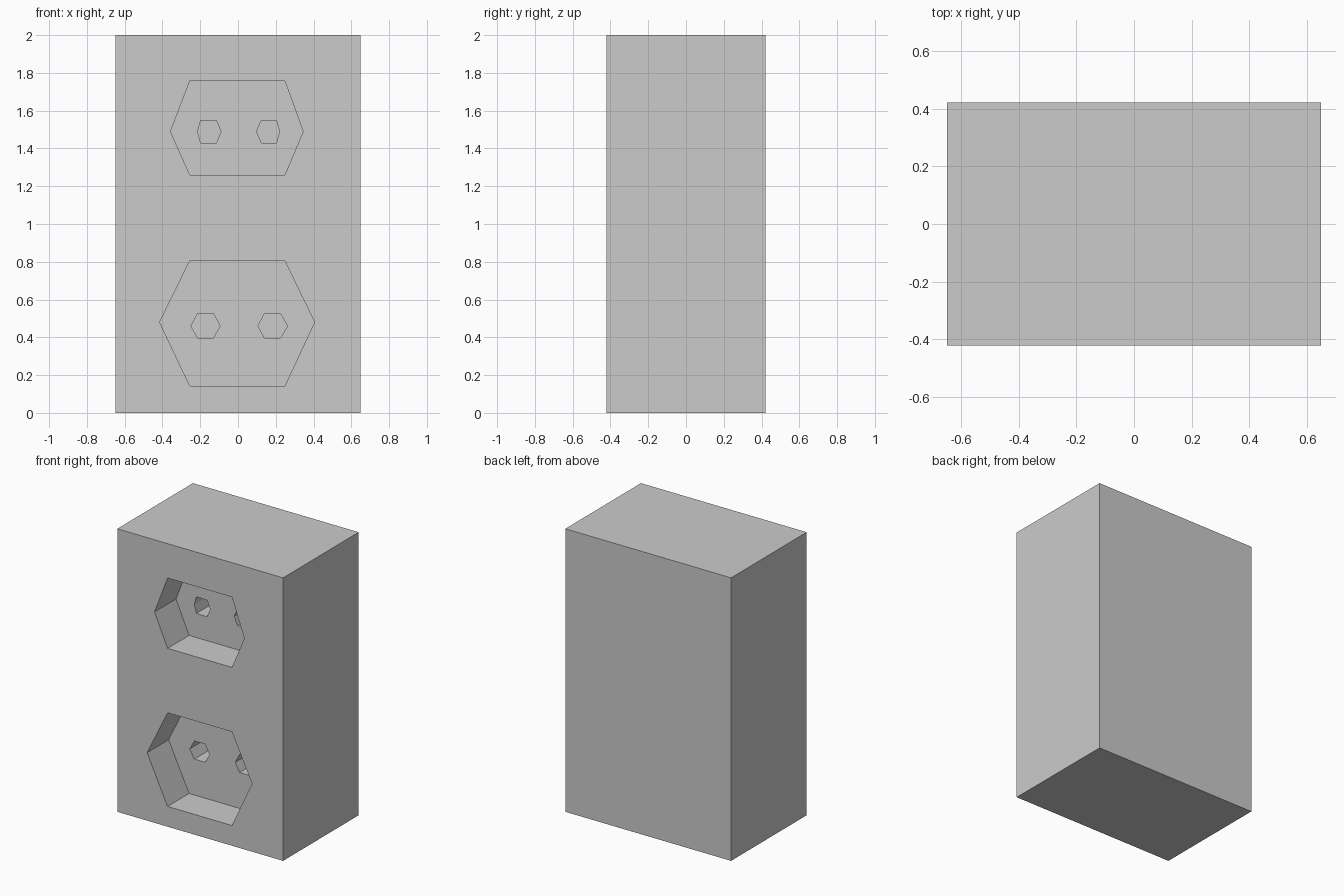
import bpy, bmesh

if "Cube" in bpy.data.objects:
    bpy.data.objects.remove(bpy.data.objects["Cube"])

W, D, H = 0.648, 0.422, 2.0


def prism(name, outline, y0, y1):
    """Extrude an x-z outline from y0 back to y1."""
    bm = bmesh.new()
    face = bm.faces.new([bm.verts.new((x, y0, z)) for x, z in outline])
    ext = bmesh.ops.extrude_face_region(bm, geom=[face])
    verts = [v for v in ext["geom"] if isinstance(v, bmesh.types.BMVert)]
    bmesh.ops.translate(bm, verts=verts, vec=(0, y1 - y0, 0))
    bmesh.ops.recalc_face_normals(bm, faces=bm.faces)
    mesh = bpy.data.meshes.new(name)
    bm.to_mesh(mesh)
    bm.free()
    obj = bpy.data.objects.new(name, mesh)
    bpy.context.collection.objects.link(obj)
    return obj


def hexagon(left, flat_l, flat_r, right, bottom, mid, top):
    return [(left, mid), (flat_l, bottom), (flat_r, bottom),
            (right, mid), (flat_r, top), (flat_l, top)]


def cut(target, outline, y0, y1):
    cutter = prism("cutter", outline, y0, y1)
    cutter.hide_render = True
    mod = target.modifiers.new("cut", "BOOLEAN")
    mod.operation = "DIFFERENCE"
    mod.solver = "EXACT"
    mod.object = cutter
    bpy.context.view_layer.objects.active = target
    bpy.ops.object.modifier_apply(modifier=mod.name)
    bpy.data.objects.remove(cutter)


# Outlet body
body = prism("outlet_body", [(-W, 0), (W, 0), (W, H), (-W, H)], -D, D)

# Each socket: a wide recess, then two pin holes in its floor
floor_y = -D + 0.24
pin_y = floor_y + 0.24
sockets = [
    ((-0.357, -0.255, 0.248, 0.345, 1.26, 1.49, 1.757),
     [(-0.214, -0.198, -0.114, -0.09), (0.098, 0.124, 0.204, 0.22)],
     (1.43, 1.49, 1.547)),
    ((-0.415, -0.255, 0.248, 0.405, 0.143, 0.48, 0.805),
     [(-0.249, -0.214, -0.13, -0.095), (0.106, 0.14, 0.225, 0.262)],
     (0.397, 0.46, 0.525)),
]
for recess, pins, heights in sockets:
    cut(body, hexagon(*recess), -D - 0.1, floor_y)
    for pin in pins:
        cut(body, hexagon(*pin, *heights), floor_y - 0.1, pin_y)
